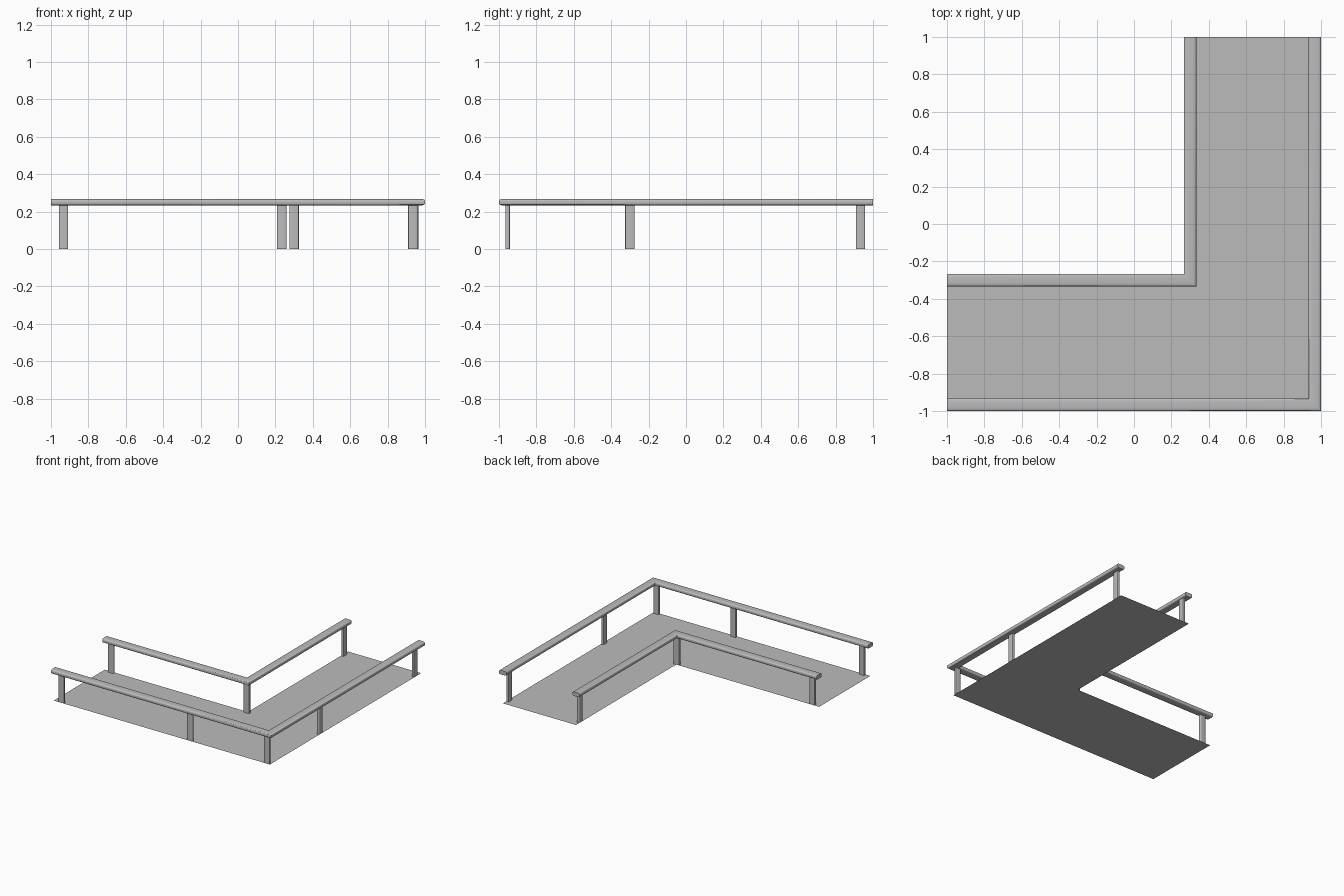
import bpy, bmesh, math

if "Cube" in bpy.data.objects:
    bpy.data.objects.remove(bpy.data.objects["Cube"])

EDGE, INNER = 0.965, 0.30       # floor outlines
RAIL_W, RAIL_H, RAIL_Z = 0.0667, 0.034, 0.25
POST_W, POST_T, POST_H = 0.05, 0.023, 0.24

grey = bpy.data.materials.new("grey")
grey.diffuse_color = (0.5, 0.5, 0.5, 1)
grey.use_nodes = True
grey.node_tree.nodes["Principled BSDF"].inputs["Base Color"].default_value = grey.diffuse_color


def finish(name, bm, smooth=True):
    me = bpy.data.meshes.new(name)
    bm.to_mesh(me)
    bm.free()
    me.materials.append(grey)
    ob = bpy.data.objects.new(name, me)
    bpy.context.collection.objects.link(ob)
    if smooth:
        bpy.ops.object.select_all(action='DESELECT')
        ob.select_set(True)
        bpy.context.view_layer.objects.active = ob
        bpy.ops.object.shade_smooth_by_angle(angle=math.radians(50))
    return ob


def floor():
    # flat L-shaped walkway
    bm = bmesh.new()
    outline = [(-1, -EDGE), (EDGE, -EDGE), (EDGE, 1),
               (INNER, 1), (INNER, -INNER), (-1, -INNER)]
    bm.faces.new([bm.verts.new((x, y, 0)) for x, y in outline])
    finish("floor", bm, smooth=False)


def rail(name, c):
    # rounded profile swept along an L with a mitred corner at (c, -c)
    n = 20
    profile = []
    for i in range(n):
        t = 2 * math.pi * (i + 0.5) / n
        u, v = math.cos(t), math.sin(t)
        profile.append((math.copysign(abs(u) ** 0.5, u) * RAIL_W / 2,
                        math.copysign(abs(v) ** 0.5, v) * RAIL_H / 2))
    bm = bmesh.new()
    rings = []
    for place in (lambda u: (-1, -c - u), lambda u: (c + u, -c - u), lambda u: (c + u, 1)):
        rings.append([bm.verts.new((*place(u), RAIL_Z + v)) for u, v in profile])
    for a, b in zip(rings, rings[1:]):
        for i in range(n):
            j = (i + 1) % n
            bm.faces.new((a[i], a[j], b[j], b[i]))
    bm.faces.new(rings[0])
    bm.faces.new(rings[-1])
    bmesh.ops.recalc_face_normals(bm, faces=bm.faces)
    finish(name, bm)


def post(name, x, y, along_x):
    # flat upright with softened vertical edges
    sx, sy = (POST_W, POST_T) if along_x else (POST_T, POST_W)
    bm = bmesh.new()
    bmesh.ops.create_cube(bm, size=1)
    for v in bm.verts:
        v.co = (x + v.co.x * sx, y + v.co.y * sy, (v.co.z + 0.5) * POST_H)
    upright = [e for e in bm.edges if abs(e.verts[0].co.z - e.verts[1].co.z) > 0.1]
    bmesh.ops.bevel(bm, geom=upright, offset=0.006, segments=3, profile=0.5, affect='EDGES')
    finish(name, bm)


floor()
rail("outer_rail", 1 - RAIL_W / 2)
rail("inner_rail", INNER)

outer = EDGE - POST_T / 2
inner = INNER + POST_T / 2
for x in (-0.933, 0.234, 0.935):
    post("front_post", x, -outer, True)
for y in (-0.30, 0.933):
    post("side_post", outer, y, False)
for x in (-0.933, 0.30):
    post("inner_post", x, -inner, True)
post("inner_end_post", inner, 0.933, False)
